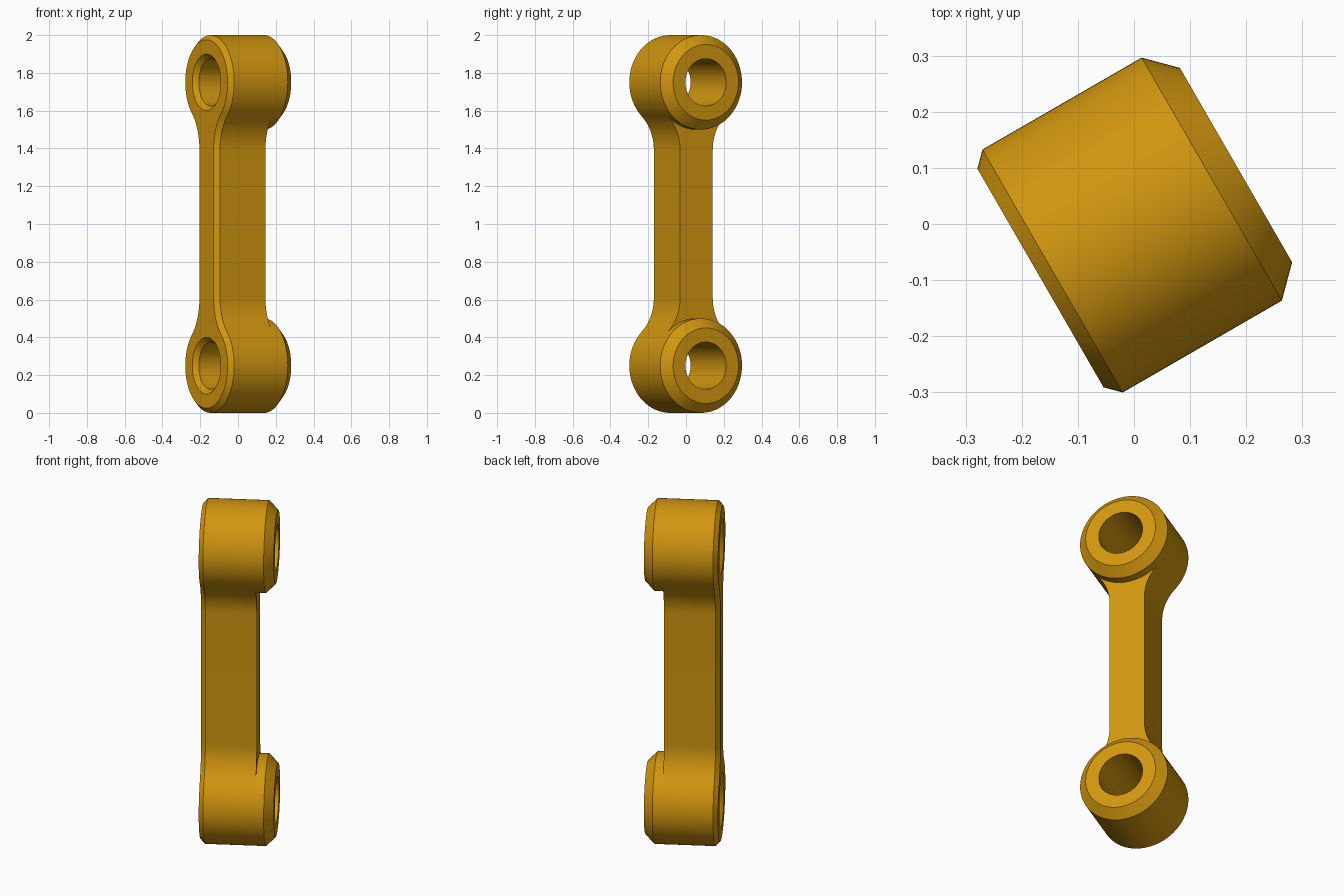
import bpy
import bmesh
from math import sin, cos, pi, atan2, sqrt, radians

if "Cube" in bpy.data.objects:
    bpy.data.objects.remove(bpy.data.objects["Cube"])

# Link dimensions: u runs along the bores, w across the link, z upward
R, HALF, FILLET, BORE = 0.25, 0.10, 0.25, 0.125
Z_TOP, CH = 1.75, 0.025
U_FRONT, U_WEB, U_END = -0.1925, 0.11, 0.21
BOSS_CH = 0.05
FW = HALF + FILLET                          # fillet centre, across
FD = sqrt((R + FILLET) ** 2 - FW ** 2)      # fillet centre, below the bore
T = atan2(FD, FW)                           # tangent angle of eye and fillet
TURN = radians(30)

bm = bmesh.new()


def place(p, u):
    w, z = p
    return bm.verts.new((u * cos(TURN) + w * sin(TURN),
                         u * sin(TURN) - w * cos(TURN), z))


def arc(cw, cz, r, a, b, n):
    return [(cw + r * cos(a + (b - a) * i / n), cz + r * sin(a + (b - a) * i / n))
            for i in range(n + 1)]


def half_turn(points):
    return [(-w, 2 - z) for w, z in points]


def ring(r, lower):
    """Full circle round one bore, split at the fillet tangent points."""
    pts = (arc(0, Z_TOP, r, -T, pi + T, 54)[:-1]
           + arc(0, Z_TOP, r, pi + T, 2 * pi - T, 18)[:-1])
    return half_turn(pts) if lower else pts


def outline(inset, around_eye):
    """Link outline; passes outside the eyes or cuts in under them."""
    fillet = arc(FW, Z_TOP - FD, FILLET + inset, pi, pi - T, 12)
    if around_eye:
        eye = arc(0, Z_TOP, R - inset, -T, pi + T, 54)
    else:
        eye = arc(0, Z_TOP, R - inset, -T, T - pi, 18)
    left = [(-w, z) for w, z in reversed(fillet)]
    top = fillet[:-1] + eye + left[1:]
    return top + half_turn(top)


def strip(loop_a, ua, loop_b, ub):
    va = [place(p, ua) for p in loop_a]
    vb = [place(p, ub) for p in loop_b]
    for i in range(len(va)):
        j = (i + 1) % len(va)
        bm.faces.new((va[i], va[j], vb[j], vb[i]))


def cap(loop, u):
    bm.faces.new([place(p, u) for p in loop])


# Bevelled front rim and outer side wall
strip(outline(CH, True), U_FRONT, outline(0, True), U_FRONT + CH)
strip(outline(0, True), U_FRONT + CH, outline(0, True), U_WEB)

# Front and back faces of the web
cap(outline(CH, False), U_FRONT)
cap(outline(0, False), U_WEB)

# Eyes: front face, countersunk bore, end face, bevel, raised boss
for lower in (False, True):
    steps = [(R - CH, U_FRONT), (BORE + CH, U_FRONT), (BORE, U_FRONT + CH),
             (BORE, U_END), (R - BOSS_CH, U_END), (R, U_END - BOSS_CH), (R, U_WEB)]
    for (ra, ua), (rb, ub) in zip(steps, steps[1:]):
        strip(ring(ra, lower), ua, ring(rb, lower), ub)

bmesh.ops.remove_doubles(bm, verts=bm.verts[:], dist=1e-5)
bmesh.ops.recalc_face_normals(bm, faces=bm.faces[:])

mesh = bpy.data.meshes.new("connecting_link")
bm.to_mesh(mesh)
bm.free()
link = bpy.data.objects.new("connecting_link", mesh)
bpy.context.collection.objects.link(link)

gold = bpy.data.materials.new("golden yellow")
gold.diffuse_color = (0.64, 0.305, 0.005, 1)
gold.use_nodes = True
gold.node_tree.nodes["Principled BSDF"].inputs["Base Color"].default_value = gold.diffuse_color
mesh.materials.append(gold)

bpy.context.view_layer.objects.active = link
link.select_set(True)
bpy.ops.object.shade_smooth_by_angle(angle=radians(30))
